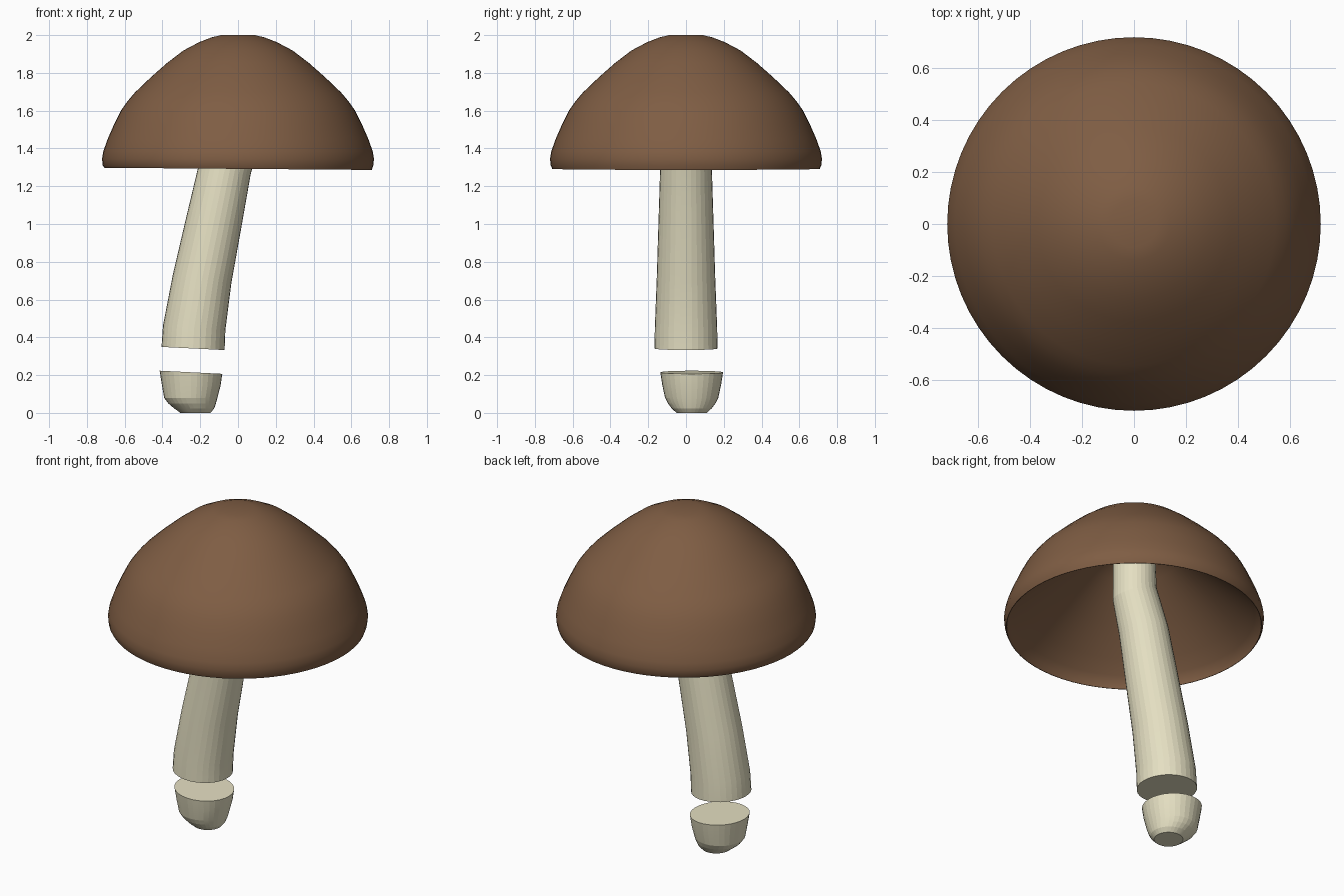
import bpy, bmesh, math

if "Cube" in bpy.data.objects:
    bpy.data.objects.remove(bpy.data.objects["Cube"])


def material(name, rgb):
    m = bpy.data.materials.new(name)
    m.diffuse_color = (*rgb, 1)
    m.use_nodes = True
    m.node_tree.nodes["Principled BSDF"].inputs["Base Color"].default_value = m.diffuse_color
    return m


BROWN = material("cap brown", (0.212, 0.110, 0.057))
CREAM = material("stem cream", (0.78, 0.74, 0.54))


def loft(name, rings, sides, mat, angle):
    """Skin rings given as (centre x, centre y, z, radius, tilt) and close both ends."""
    bm = bmesh.new()
    loops = []
    for cx, cy, z, r, tilt in rings:
        loop = []
        for i in range(sides):
            a = 2 * math.pi * i / sides
            x, y = r * math.cos(a), r * math.sin(a)
            loop.append(bm.verts.new((cx + x, cy + y, z - tilt * x)))
        loops.append(loop)
    for lo, hi in zip(loops, loops[1:]):
        for i in range(sides):
            j = (i + 1) % sides
            bm.faces.new((lo[i], lo[j], hi[j], hi[i]))
    bm.faces.new(loops[0][::-1])
    bm.faces.new(loops[-1])
    bmesh.ops.recalc_face_normals(bm, faces=bm.faces)
    mesh = bpy.data.meshes.new(name)
    bm.to_mesh(mesh)
    bm.free()
    mesh.materials.append(mat)
    ob = bpy.data.objects.new(name, mesh)
    bpy.context.collection.objects.link(ob)
    bpy.ops.object.select_all(action='DESELECT')
    ob.select_set(True)
    bpy.context.view_layer.objects.active = ob
    bpy.ops.object.shade_smooth_by_angle(angle=math.radians(angle))
    return ob


# Cap: bell with a thin lip and a nearly conical hollow underneath
outer = [(0.09, 2.0), (0.14, 1.988), (0.205, 1.963), (0.29, 1.918), (0.375, 1.853),
         (0.46, 1.778), (0.545, 1.697), (0.585, 1.65), (0.62, 1.60), (0.655, 1.53),
         (0.69, 1.45), (0.713, 1.385), (0.72, 1.345), (0.716, 1.31), (0.708, 1.292)]
hollow = [(0.1, 1.84), (0.25, 1.725), (0.45, 1.56), (0.6, 1.43), (0.67, 1.36),
          (0.698, 1.325), (0.705, 1.292)]
loft("cap", [(0, 0, z, r, 0.008 if z < 1.3 else 0) for r, z in hollow + outer[::-1]],
     64, BROWN, 50)

# Main stem: leaning, straightening inside the cap, cut flat at the bottom
loft("stem", [(-0.238, 0, 0.341, 0.167, 0.05), (-0.232, 0, 0.45, 0.165, 0.08),
              (-0.190, 0, 0.71, 0.155, 0.14), (-0.130, 0, 1.0, 0.146, 0.19),
              (-0.070, 0, 1.29, 0.137, 0.2), (-0.005, 0, 1.50, 0.122, 0.4),
              (0, 0, 1.85, 0.115, 0)], 32, CREAM, 8)

# Loose stem foot below the gap, shifted slightly backward
loft("stem_foot", [(-0.225, 0.03, 0, 0.08, 0), (-0.232, 0.03, 0.024, 0.106, 0),
                   (-0.243, 0.03, 0.05, 0.126, 0), (-0.250, 0.03, 0.08, 0.141, 0),
                   (-0.248, 0.03, 0.15, 0.156, 0.03),
                   (-0.249, 0.03, 0.215, 0.166, 0.05)], 32, CREAM, 8)
